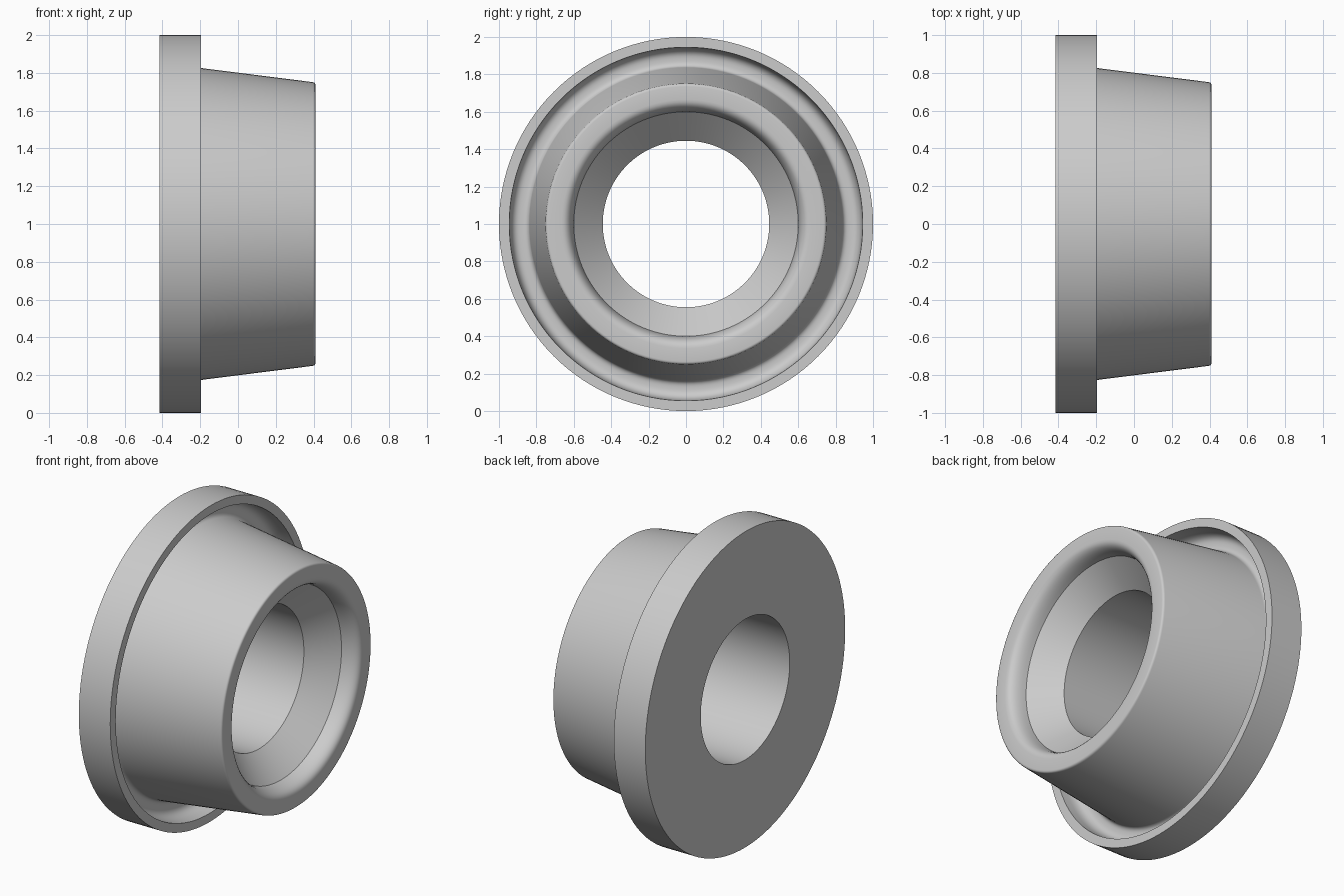
import bpy, bmesh, math
from mathutils import Vector

cube = bpy.data.objects.get("Cube")
if cube:
    bpy.data.objects.remove(cube, do_unlink=True)

grey = bpy.data.materials.new("plain grey")
grey.use_nodes = True
colour = (0.6, 0.6, 0.6, 1)
grey.diffuse_color = colour
grey.node_tree.nodes["Principled BSDF"].inputs["Base Color"].default_value = colour


def curve(a, control, b, steps=8):
    """Points of a rounded corner from a to b, pulled towards control."""
    a, c, b = Vector(a), Vector(control), Vector(b)
    ts = [i / steps for i in range(steps + 1)]
    return [tuple(a * (1 - t) ** 2 + c * 2 * t * (1 - t) + b * t * t) for t in ts]


def lathe(name, profile, segments=128):
    """Turn a closed (x, radius) profile around the horizontal x axis."""
    bm = bmesh.new()
    verts = [bm.verts.new((x, 0, 1 + r)) for x, r in profile]
    edges = [bm.edges.new((v, verts[i - 1])) for i, v in enumerate(verts)]
    bmesh.ops.spin(bm, geom=verts + edges, cent=(0, 0, 1), axis=(1, 0, 0),
                   angle=math.tau, steps=segments, use_duplicate=False)
    bmesh.ops.remove_doubles(bm, verts=bm.verts[:], dist=0.0005)
    bmesh.ops.recalc_face_normals(bm, faces=bm.faces[:])
    for f in bm.faces:
        f.smooth = True
    for e in bm.edges:
        e.smooth = e.calc_face_angle(0) < math.radians(30)
    mesh = bpy.data.meshes.new(name)
    bm.to_mesh(mesh)
    bm.free()
    mesh.materials.append(grey)
    obj = bpy.data.objects.new(name, mesh)
    bpy.context.collection.objects.link(obj)
    return obj


# flange disc with its flat back and raised outer rim
profile = [(-0.415, 0.445), (-0.415, 1.0), (-0.195, 1.0), (-0.195, 0.945)]
# rounded groove between the rim and the hub
profile += curve((-0.245, 0.942), (-0.315, 0.935), (-0.315, 0.885))
profile += curve((-0.315, 0.875), (-0.315, 0.841), (-0.285, 0.837))
# tapered hub with a softened tip edge
profile += curve((0.396, 0.751), (0.41, 0.749), (0.41, 0.735), 4)
# rounded mouth, then a chamfer into the straight bore
profile += curve((0.41, 0.665), (0.41, 0.61), (0.305, 0.6))
profile += [(0.15, 0.445)]

lathe("flanged_bushing", profile)
